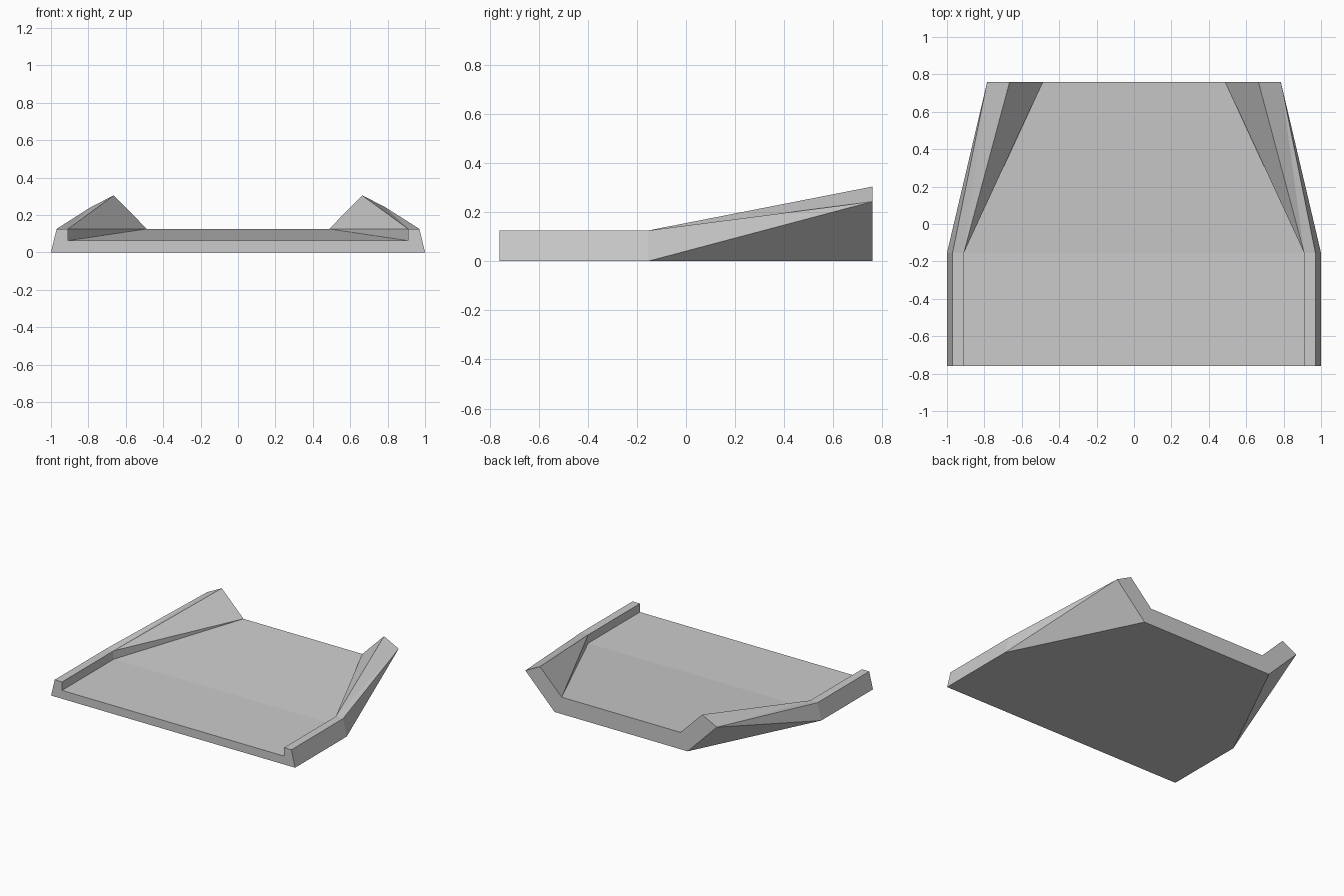
import bpy, bmesh

if "Cube" in bpy.data.objects:
    bpy.data.objects.remove(bpy.data.objects["Cube"])

grey = bpy.data.materials.new("light grey")
grey.diffuse_color = (0.6, 0.6, 0.6, 1)
grey.use_nodes = True
grey.node_tree.nodes["Principled BSDF"].inputs["Base Color"].default_value = grey.diffuse_color

# Half cross-sections (x, z): bottom corner, outer rim, inner rim, floor edge
straight = [(1.0, 0.0), (0.97, 0.125), (0.91, 0.125), (0.91, 0.062)]
flared = [(0.545, 0.0), (0.785, 0.243), (0.665, 0.304), (0.487, 0.125)]
sections = [(-0.76, straight), (-0.155, straight), (0.76, flared)]

bm = bmesh.new()
rings = []
for y, half in sections:
    right = [bm.verts.new((x, y, z)) for x, z in half]
    left = [bm.verts.new((-x, y, z)) for x, z in half]
    rings.append((right, left))

# Straight tray: rims and side walls
for side in (0, 1):
    a, m, b = (r[side] for r in rings)
    for i in range(3):
        bm.faces.new((a[i], a[i + 1], m[i + 1], m[i]))
    # Flared wings: creased outer side, rim and inner wall
    bm.faces.new((m[0], m[1], b[1]))
    bm.faces.new((m[0], b[1], b[0]))
    bm.faces.new((m[1], m[2], b[1]))
    bm.faces.new((m[2], b[2], b[1]))
    bm.faces.new((m[2], b[3], b[2]))
    bm.faces.new((m[2], m[3], b[3]))

# Floor and underside
for (r0, l0), (r1, l1) in zip(rings, rings[1:]):
    for i in (0, 3):
        bm.faces.new((r0[i], r1[i], l1[i], l0[i]))

# End caps: two rims and the centre panel
for r, l in (rings[0], rings[2]):
    bm.faces.new(r)
    bm.faces.new(l)
    bm.faces.new((r[0], r[3], l[3], l[0]))

bmesh.ops.recalc_face_normals(bm, faces=bm.faces)
mesh = bpy.data.meshes.new("flared_tray")
bm.to_mesh(mesh)
bm.free()
mesh.materials.append(grey)
bpy.context.collection.objects.link(bpy.data.objects.new("flared_tray", mesh))
